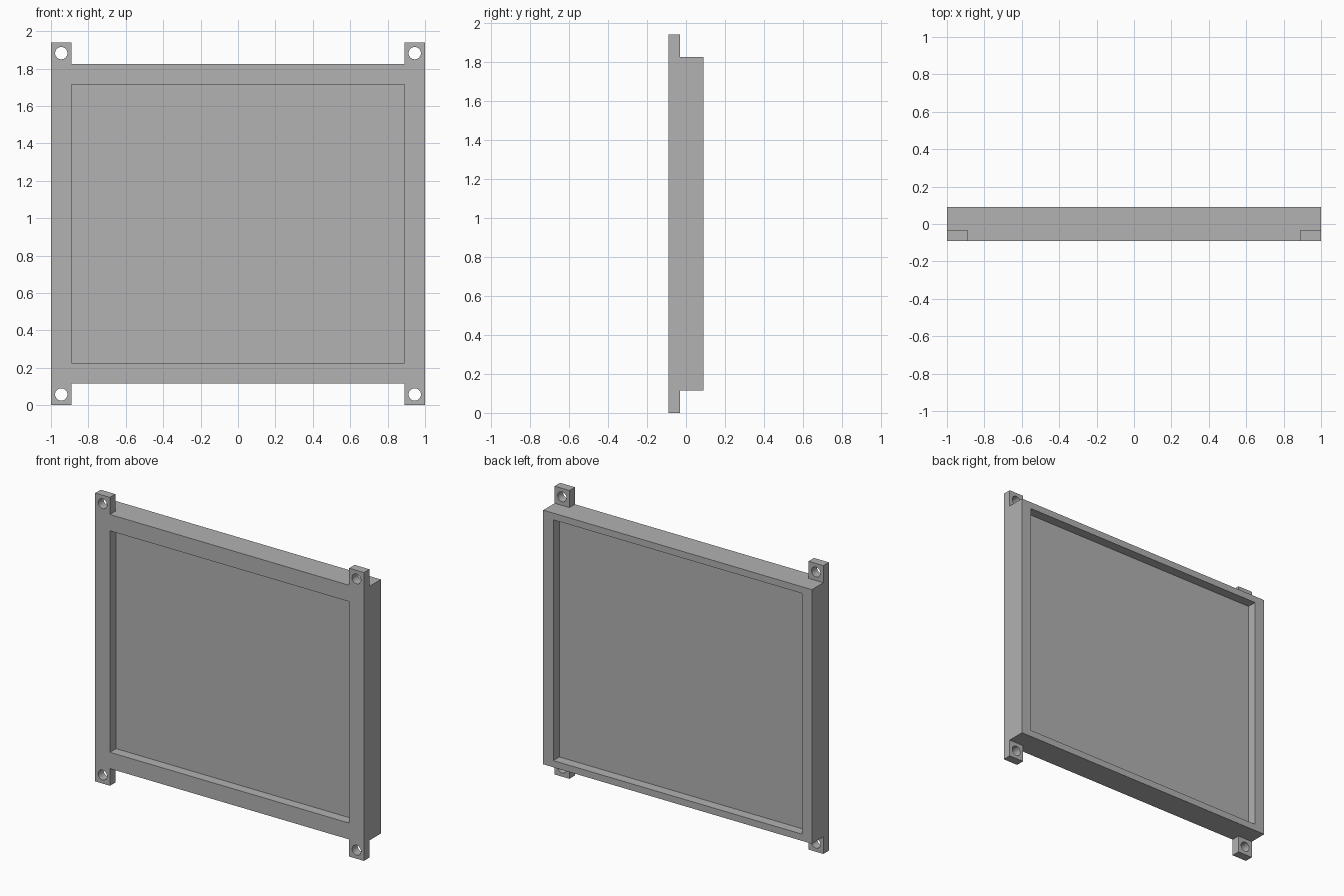
import bpy
import bmesh
from math import cos, sin, tau, radians

cube = bpy.data.objects.get("Cube")
if cube:
    bpy.data.objects.remove(cube, do_unlink=True)

HALF_W, HALF_D, HEIGHT = 1.0, 0.09, 1.94
TAB_W, TAB_H, TAB_D = 0.11, 0.115, 0.058
HOLE_R, SEGMENTS = 0.033, 32

gray = bpy.data.materials.new("plain_gray")
gray.use_nodes = True
gray.diffuse_color = (0.445, 0.445, 0.445, 1)
gray.node_tree.nodes["Principled BSDF"].inputs["Base Color"].default_value = gray.diffuse_color


def finish(bm, name):
    bmesh.ops.recalc_face_normals(bm, faces=bm.faces)
    mesh = bpy.data.meshes.new(name)
    bm.to_mesh(mesh)
    bm.free()
    mesh.materials.append(gray)
    obj = bpy.data.objects.new(name, mesh)
    bpy.context.collection.objects.link(obj)
    return obj


def rectangle(bm, half_x, z0, z1, y):
    corners = ((-half_x, z0), (half_x, z0), (half_x, z1), (-half_x, z1))
    return [bm.verts.new((x, y, z)) for x, z in corners]


def bridge(bm, a, b):
    n = len(a)
    for i in range(n):
        j = (i + 1) % n
        bm.faces.new((a[i], a[j], b[j], b[i]))


# Frame with a recessed panel on both sides: loops run from front floor to back floor
def build_frame():
    bm = bmesh.new()
    low = TAB_H
    loops = [rectangle(bm, half_x, low + rim, HEIGHT - low - rim, y) for half_x, rim, y in (
        (0.89, 0.11, -0.025), (0.89, 0.11, -HALF_D), (HALF_W, 0, -HALF_D),
        (HALF_W, 0, HALF_D), (0.925, 0.045, HALF_D), (0.925, 0.045, 0.025))]
    for a, b in zip(loops, loops[1:]):
        bridge(bm, a, b)
    bm.faces.new(loops[0])
    bm.faces.new(loops[-1])
    return finish(bm, "panel_frame")


# Mounting tab: a square block around a round through hole
def build_tab(name, cx, cz):
    bm = bmesh.new()

    def loop(square, y):
        verts = []
        for i in range(SEGMENTS):
            c, s = cos(tau * i / SEGMENTS), sin(tau * i / SEGMENTS)
            if square:
                k = max(abs(c), abs(s))
                x, z = c / k * TAB_W / 2, s / k * TAB_H / 2
            else:
                x, z = c * HOLE_R, s * HOLE_R
            verts.append(bm.verts.new((cx + x, y, cz + z)))
        return verts

    front, back = -HALF_D, -HALF_D + TAB_D
    loops = [loop(False, front), loop(True, front), loop(True, back), loop(False, back)]
    for i in range(4):
        bridge(bm, loops[i], loops[(i + 1) % 4])
    return finish(bm, name)


parts = [build_frame()]
for side, sx in (("left", 1), ("right", -1)):
    for level, cz in (("lower", TAB_H / 2), ("upper", HEIGHT - TAB_H / 2)):
        parts.append(build_tab(f"{level}_{side}_tab", sx * (HALF_W - TAB_W / 2), cz))

# Smooth hole walls, crisp edges
bpy.ops.object.select_all(action="DESELECT")
for part in parts:
    part.select_set(True)
bpy.context.view_layer.objects.active = parts[0]
bpy.ops.object.shade_smooth_by_angle(angle=radians(30))
